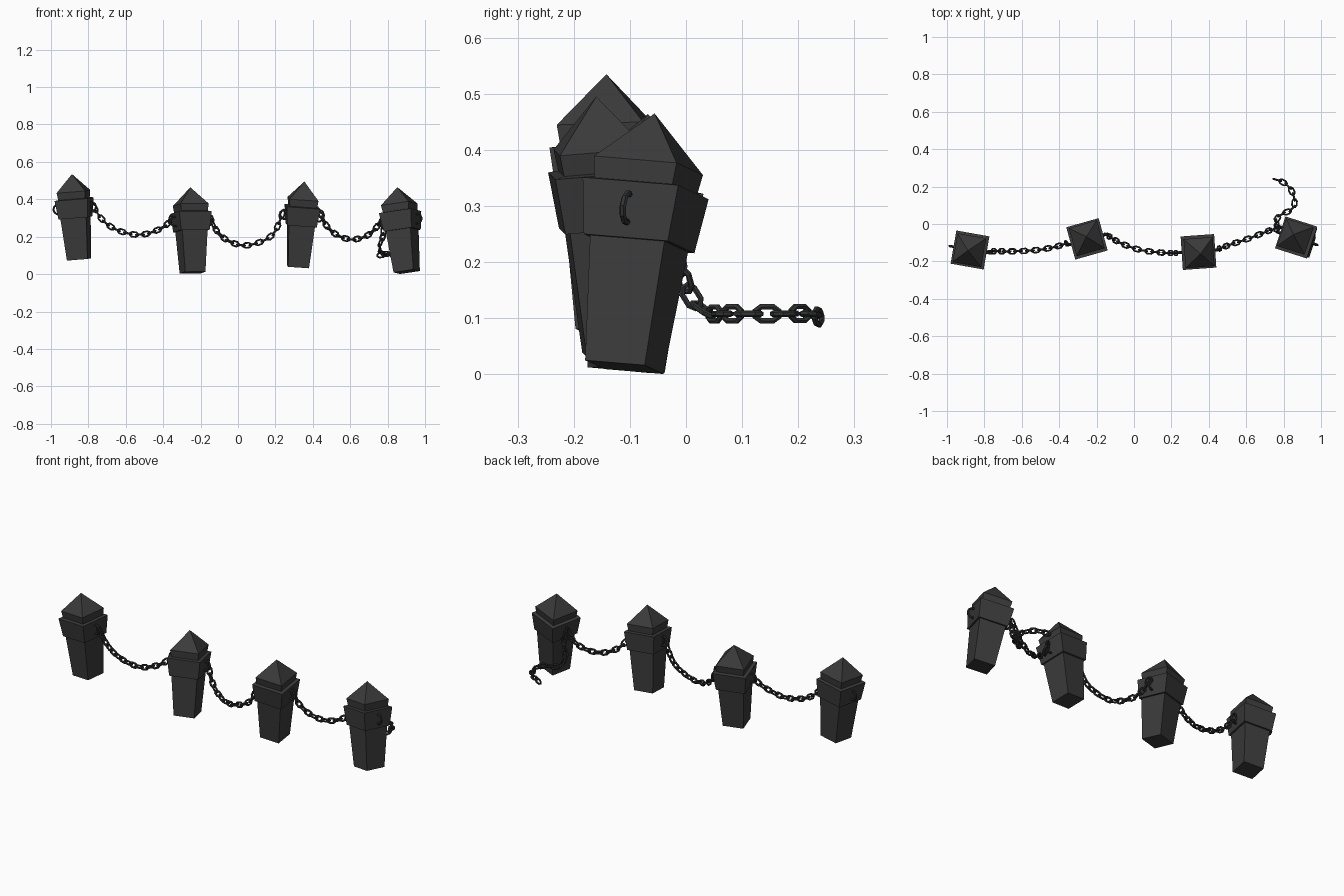
import bpy, bmesh, math
from mathutils import Vector, Matrix

if "Cube" in bpy.data.objects:
    bpy.data.objects.remove(bpy.data.objects["Cube"])


def material(name, rgb):
    m = bpy.data.materials.new(name)
    m.diffuse_color = (*rgb, 1)
    m.use_nodes = True
    m.node_tree.nodes["Principled BSDF"].inputs["Base Color"].default_value = m.diffuse_color
    return m


IRON = material("dark iron", (0.043, 0.043, 0.043))
CHAIN = material("chain iron", (0.032, 0.033, 0.033))


def finish(bm, name, mat):
    bmesh.ops.recalc_face_normals(bm, faces=bm.faces)
    me = bpy.data.meshes.new(name)
    bm.to_mesh(me)
    bm.free()
    me.materials.append(mat)
    ob = bpy.data.objects.new(name, me)
    bpy.context.collection.objects.link(ob)
    return ob


def add_loop(bm, pts, radius, sides, mat):
    """Closed tube along a flat loop of points in the local xy plane."""
    n, rings = len(pts), []
    for i, p in enumerate(pts):
        t = ((pts[(i + 1) % n] - p).normalized() + (p - pts[i - 1]).normalized()).normalized()
        side, up = Vector((t.y, -t.x, 0)), Vector((0, 0, 1))
        rings.append([bm.verts.new(mat @ (p + radius * (side * math.cos(a) + up * math.sin(a))))
                      for a in (2 * math.pi * (k + .5) / sides for k in range(sides))])
    for i in range(n):
        a, b = rings[i], rings[(i + 1) % n]
        for k in range(sides):
            j = (k + 1) % sides
            bm.faces.new((a[k], a[j], b[j], b[k]))


# Post profile: (half width, distance below the tip)
PROFILE = [(.056, .458), (.070, .235), (.079, .235), (.090, .135),
           (.073, .132), (.078, .094)]


def post(name, tip, base, turn):
    tip, base = Vector(tip), Vector(base)
    axis = (tip - base).normalized()
    rot = Vector((0, 0, 1)).rotation_difference(axis).to_matrix().to_4x4()
    frame = Matrix.Translation(tip) @ rot @ Matrix.Rotation(math.radians(turn), 4, 'Z')
    bm = bmesh.new()
    loops = [[bm.verts.new(frame @ Vector((x * h, y * h, -d)))
              for x, y in ((-1, -1), (1, -1), (1, 1), (-1, 1))] for h, d in PROFILE]
    bm.faces.new(loops[0])
    for a, b in zip(loops, loops[1:]):
        for k in range(4):
            bm.faces.new((a[k], a[k - 3], b[k - 3], b[k]))
    apex = bm.verts.new(tip)
    for k in range(4):
        bm.faces.new((loops[-1][k], loops[-1][k - 3], apex))
    finish(bm, name, IRON)
    # upright iron rings set in both sides of the head
    bm = bmesh.new()
    circle = [Vector((math.cos(a), math.sin(a), 0)) * .026
              for a in (2 * math.pi * k / 10 for k in range(10))]
    for s in (-1, 1):
        place = frame @ Matrix.Translation((s * .09, 0, -.183)) @ Matrix.Rotation(math.pi / 2, 4, 'X')
        add_loop(bm, circle, .006, 6, place)
    finish(bm, name + "_rings", CHAIN)


post("post_left", (-.888, -.142, .535), (-.850, -.132, .078), -10)
post("post_centre_left", (-.255, -.068, .464), (-.243, -.107, .006), 15.7)
post("post_centre_right", (.355, -.16, .495), (.320, -.125, .037), 4)
post("post_right", (.852, -.056, .465), (.902, -.110, .012), -18)

# Chains
PITCH, HALF_LEN, HALF_WID, WIRE = .033, .022, .0125, .0055
LINK = [Vector((x * HALF_LEN, y * HALF_WID, 0)) for x, y in
        ((1, -.4), (1, .4), (.5, 1), (-.5, 1), (-1, .4), (-1, -.4), (-.5, -1), (.5, -1))]


def smooth_path(pts, steps=24):
    p = [Vector(q) for q in pts]
    p = [2 * p[0] - p[1]] + p + [2 * p[-1] - p[-2]]
    out = []
    for a, b, c, d in zip(p, p[1:], p[2:], p[3:]):
        for i in range(steps):
            t = i / steps
            out.append(.5 * (2 * b + (c - a) * t + (2 * a - 5 * b + 4 * c - d) * t * t
                             + (3 * b - a - 3 * c + d) * t ** 3))
    return out + [p[-2]]


def chain(name, pts):
    path = smooth_path(pts)
    dist = [0]
    for a, b in zip(path, path[1:]):
        dist.append(dist[-1] + (b - a).length)
    count = round(dist[-1] / PITCH)

    def at(s):
        for i in range(1, len(path)):
            if dist[i] >= s:
                f = (s - dist[i - 1]) / max(dist[i] - dist[i - 1], 1e-9)
                return path[i - 1].lerp(path[i], f)
        return path[-1]

    bm = bmesh.new()
    for i in range(count):
        a, b = at(dist[-1] * i / count), at(dist[-1] * (i + 1) / count)
        x = (b - a).normalized()
        y = Vector((0, 0, 1)).cross(x).normalized()
        z = x.cross(y)
        if i % 2 == 0:
            y, z = z, -y
        frame = Matrix((x, y, z)).transposed().to_4x4()
        frame.translation = (a + b) / 2
        add_loop(bm, LINK, WIRE, 6, frame)
    finish(bm, name, CHAIN)


chain("chain_left", [(-.775, -.145, .365), (-.725, -.145, .29), (-.645, -.146, .235),
                     (-.525, -.14, .21), (-.42, -.122, .24), (-.365, -.104, .28), (-.358, -.1, .31)])
chain("chain_middle", [(-.15, -.055, .31), (-.12, -.075, .24), (-.065, -.105, .185),
                       (.025, -.137, .153), (.115, -.15, .17), (.185, -.155, .21),
                       (.222, -.155, .28), (.24, -.154, .335)])
chain("chain_right", [(.44, -.137, .335), (.468, -.127, .265), (.527, -.106, .21),
                      (.607, -.08, .185), (.69, -.048, .205), (.745, -.027, .255),
                      (.765, -.03, .295)])
chain("chain_loose", [(.775, -.03, .28), (.778, -.012, .21), (.757, .0, .155), (.765, .03, .112),
                      (.79, .055, .108), (.83, .067, .108), (.86, .105, .108),
                      (.845, .175, .108), (.805, .22, .108), (.75, .24, .1)])
